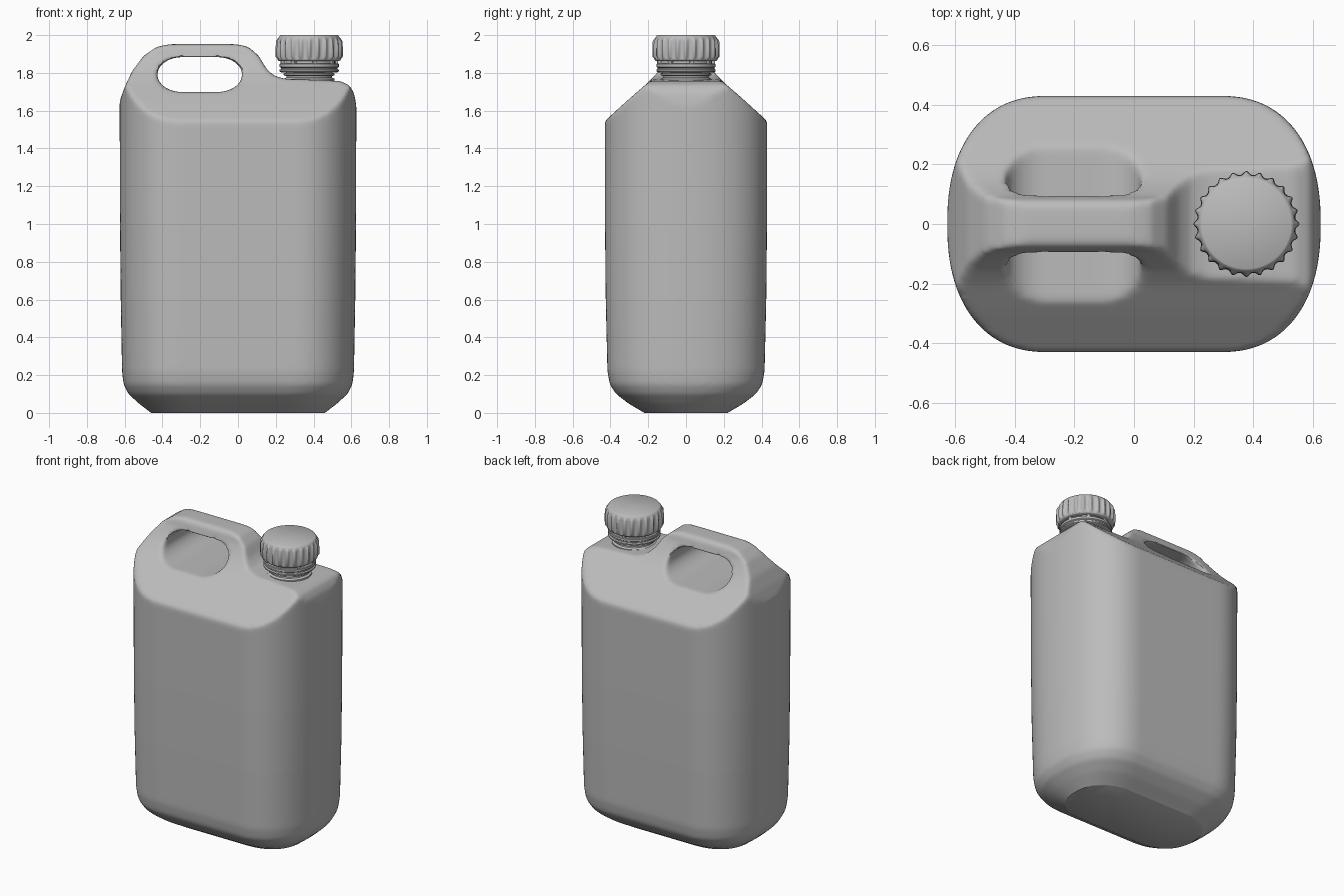
import bpy, bmesh, math
from mathutils import Matrix, Vector

if "Cube" in bpy.data.objects:
    bpy.data.objects.remove(bpy.data.objects["Cube"])

mat = bpy.data.materials.new("plain grey plastic")
mat.diffuse_color = (0.5, 0.5, 0.5, 1)
mat.use_nodes = True
mat.node_tree.nodes["Principled BSDF"].inputs["Base Color"].default_value = mat.diffuse_color


def finish(name, bm, angle=35):
    bmesh.ops.recalc_face_normals(bm, faces=bm.faces)
    me = bpy.data.meshes.new(name)
    bm.to_mesh(me)
    bm.free()
    ob = bpy.data.objects.new(name, me)
    bpy.context.collection.objects.link(ob)
    me.materials.append(mat)
    smooth(ob, angle)
    return ob


def select(ob):
    bpy.ops.object.select_all(action='DESELECT')
    ob.select_set(True)
    bpy.context.view_layer.objects.active = ob


def smooth(ob, angle):
    select(ob)
    bpy.ops.object.shade_smooth_by_angle(angle=math.radians(angle))


def loft(rings):
    """Closed skin through rings of points, capped at both ends."""
    bm = bmesh.new()
    rs = [[bm.verts.new(p) for p in r] for r in rings]
    n = len(rs[0])
    for a, b in zip(rs, rs[1:]):
        for i in range(n):
            bm.faces.new((a[i], a[(i + 1) % n], b[(i + 1) % n], b[i]))
    bm.faces.new(rs[0][::-1])
    bm.faces.new(rs[-1])
    return bm


def lathe(profile, n, cx, rib=None):
    """profile: (radius, z, rib height)"""
    rings = []
    for r, z, h in profile:
        ring = []
        for i in range(n):
            a = 2 * math.pi * i / n
            rr = r + (h * rib(a) if rib else 0)
            ring.append((cx + rr * math.cos(a), rr * math.sin(a), z))
        rings.append(ring)
    return loft(rings)


# --- body: rounded plan, cut by front and side outlines ---
def section(z, hx, hy, n=120, e=2 / 2.3):
    pts = []
    for i in range(n):
        a = 2 * math.pi * (i + 0.5) / n
        c, s = math.cos(a), math.sin(a)
        x = math.copysign(0.464 * hx + 0.536 * hx * abs(c) ** e, c)
        pts.append((x, math.copysign(hy * abs(s) ** e, s), z))
    return pts


levels = [(-0.08, 0.36, 0.11), (0, 0.46, 0.22), (0.05, 0.525, 0.305), (0.1, 0.58, 0.37),
          (0.15, 0.606, 0.403), (0.22, 0.614, 0.416), (0.6, 0.621, 0.425),
          (1.0, 0.625, 0.429), (2.1, 0.628, 0.431)]
body = finish("jug_body", loft([section(*l) for l in levels]))

front = [(-0.8, -0.3), (-0.8, 1.3), (-0.63, 1.64), (-0.6, 1.725), (-0.56, 1.81), (-0.5, 1.89),
         (-0.43, 1.938), (-0.36, 1.952), (-0.01, 1.952), (0.055, 1.938), (0.11, 1.89),
         (0.15, 1.822), (0.19, 1.785), (0.25, 1.768), (0.4, 1.763), (0.54, 1.757),
         (0.59, 1.735), (0.615, 1.69), (0.628, 1.62), (0.8, 1.3), (0.8, -0.3)]
half = [(0.8, -0.3), (0.8, 1.2), (0.43, 1.545), (0.3, 1.663), (0.2, 1.75), (0.155, 1.797),
        (0.13, 1.83), (0.105, 1.87), (0.09, 1.9), (0.083, 1.93), (0.06, 1.96)]
side = half + [(-y, z) for y, z in reversed(half)]

# handle opening, a pill shape
hole = []
for k in range(40):
    a = 2 * math.pi * (k + 0.5) / 40
    cx = -0.11 if math.cos(a) > 0 else -0.295
    hole.append((cx + 0.133 * math.cos(a), 1.791 + 0.093 * math.sin(a)))


def cut(name, outline, axis, op):
    rings = [[(u, d, v) if axis == 'Y' else (d, u, v) for u, v in outline] for d in (-1, 1)]
    c = finish(name, loft(rings))
    c.hide_render = True
    m = body.modifiers.new(name, 'BOOLEAN')
    m.operation, m.solver, m.object = op, 'EXACT', c
    select(body)
    bpy.ops.object.modifier_apply(modifier=m.name)
    bpy.data.objects.remove(c)


cut("front_outline", front, 'Y', 'INTERSECT')
cut("side_outline", side, 'X', 'INTERSECT')
cut("handle_opening", hole, 'Y', 'DIFFERENCE')

# melt the edges into soft moulded fillets
m = body.modifiers.new("remesh", 'REMESH')
m.mode, m.voxel_size, m.use_smooth_shade = 'VOXEL', 0.012, True
bpy.ops.object.modifier_apply(modifier=m.name)
m = body.modifiers.new("soften", 'SMOOTH')
m.factor, m.iterations = 0.5, 10
bpy.ops.object.modifier_apply(modifier=m.name)

# flat crisp base
bm = bmesh.new()
bm.from_mesh(body.data)
bmesh.ops.bisect_plane(bm, geom=bm.verts[:] + bm.edges[:] + bm.faces[:], dist=1e-5,
                       plane_co=(0, 0, 0), plane_no=(0, 0, 1), clear_inner=True)
bmesh.ops.holes_fill(bm, edges=[e for e in bm.edges if e.is_boundary], sides=0)
bmesh.ops.recalc_face_normals(bm, faces=bm.faces)
for f in bm.faces:
    f.material_index = 0
bm.to_mesh(body.data)
bm.free()
if not body.data.materials:
    body.data.materials.append(mat)
smooth(body, 35)

# --- neck, tamper ring and cap ---
CX = 0.377
neck = [(0.135, 1.72), (0.135, 1.768), (0.122, 1.775), (0.12, 1.783), (0.135, 1.788),
        (0.135, 1.797), (0.12, 1.802), (0.12, 1.83), (0.138, 1.85), (0.138, 1.9)]
finish("neck", lathe([(r, z, 0) for r, z in neck], 64, CX))

ring = [(0.118, 1.803), (0.148, 1.803), (0.157, 1.808), (0.157, 1.816), (0.15, 1.821),
        (0.15, 1.827), (0.157, 1.832), (0.157, 1.846), (0.153, 1.85), (0.118, 1.85)]
finish("tamper_ring", lathe([(r, z, 0) for r, z in ring], 64, CX))

bm = bmesh.new()
for k in range(8):
    mtx = (Matrix.Rotation(k * math.pi / 4 + 0.2, 4, 'Z')
           @ Matrix.Translation((0.146, 0, 1.858)) @ Matrix.Diagonal((0.016, 0.02, 0.03, 1)))
    bmesh.ops.create_cube(bm, size=1, matrix=Matrix.Translation((CX, 0, 0)) @ mtx)
finish("ring_tabs", bm)


def rib(a):
    return (0.5 + 0.5 * math.cos(24 * a)) ** 1.6


cap = [(0.13, 1.863, 0), (0.16, 1.863, 0), (0.166, 1.868, 0), (0.166, 1.876, 0.003),
       (0.166, 1.886, 0.012), (0.165, 1.93, 0.013), (0.164, 1.968, 0.012),
       (0.163, 1.98, 0.005), (0.161, 1.988, 0), (0.156, 1.996, 0), (0.15, 2.0, 0)]
finish("cap", lathe(cap, 288, CX, rib), 50)
